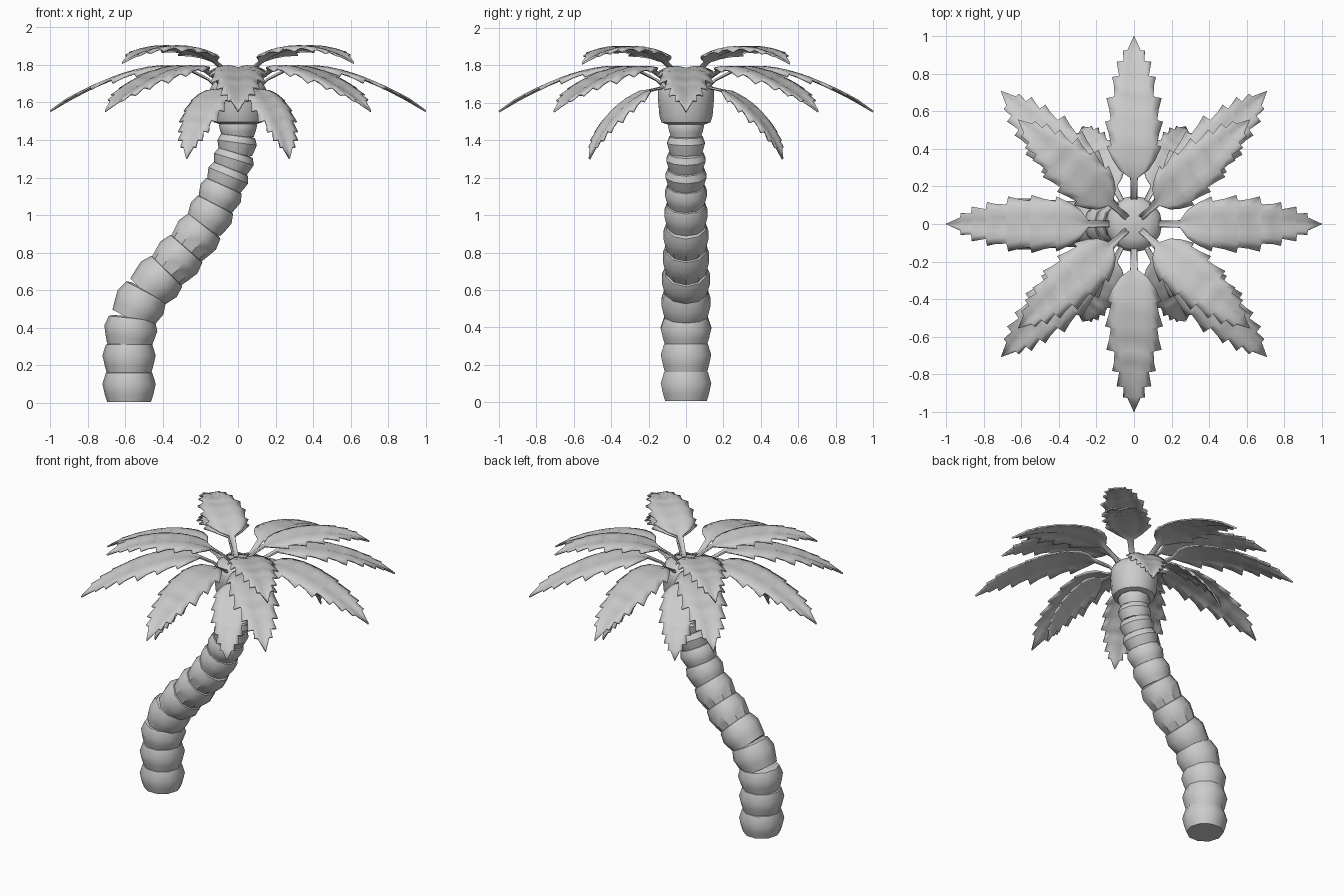
import bpy, bmesh, math
from mathutils import Vector, Matrix
from mathutils.geometry import interpolate_bezier

if "Cube" in bpy.data.objects:
    bpy.data.objects.remove(bpy.data.objects["Cube"])


def finish(name, bm, angle):
    bmesh.ops.recalc_face_normals(bm, faces=bm.faces)
    me = bpy.data.meshes.new(name)
    bm.to_mesh(me)
    bm.free()
    ob = bpy.data.objects.new(name, me)
    bpy.context.collection.objects.link(ob)
    bpy.ops.object.select_all(action='DESELECT')
    ob.select_set(True)
    bpy.context.view_layer.objects.active = ob
    bpy.ops.object.shade_smooth_by_angle(angle=math.radians(angle))
    return ob


def lathe(bm, profile, sides, matrix):
    """Closed turned piece from (radius, height) rings with capped ends."""
    rings = []
    for r, h in profile:
        rings.append([bm.verts.new(matrix @ Vector((
            r * math.cos(2 * math.pi * k / sides),
            r * math.sin(2 * math.pi * k / sides), h))) for k in range(sides)])
    for a, b in zip(rings, rings[1:]):
        for k in range(sides):
            j = (k + 1) % sides
            bm.faces.new((a[k], a[j], b[j], b[k]))
    bm.faces.new(rings[0][::-1])
    bm.faces.new(rings[-1])


# Trunk: stacked flared segments following a leaning path (x, z)
joints = [(-.58, .005), (-.58, .16), (-.58, .31), (-.565, .45), (-.49, .59),
          (-.38, .70), (-.275, .82), (-.18, .94), (-.12, 1.055), (-.075, 1.155),
          (-.038, 1.245), (-.012, 1.33), (0, 1.42), (0, 1.51)]
bm = bmesh.new()
n = len(joints) - 1
for i in range(n):
    a = Vector((joints[i][0], 0, joints[i][1]))
    b = Vector((joints[i + 1][0], 0, joints[i + 1][1]))
    d = b - a
    L = d.length
    R = .142 - .04 * max(0, i - 2) / (n - 3)
    tilt = Matrix.Rotation(math.atan2(d.x, d.z), 4, 'Y')
    low = 0 if i == 0 else -.05 * L
    lathe(bm, [(.82 * R, low), (.91 * R, .25 * L), (R, .62 * L), (.87 * R, 1.0 * L),
               (.7 * R, 1.06 * L)], 10, Matrix.Translation(a) @ tilt)
finish("trunk", bm, 35)

# Crown: rounded bulb that carries the leaves
bm = bmesh.new()
lathe(bm, [(.10, 1.485), (.13, 1.495), (.142, 1.53), (.15, 1.62), (.15, 1.67),
           (.13, 1.71), (.08, 1.73)], 16, Matrix.Identity(4))
finish("crown", bm, 50)

# Leaf outline: (fraction along the length, half width), with saw teeth
outline = [(0, .018), (.11, .016), (.21, .02), (.25, .075), (.30, .11), (.375, .145),
           (.38, .12), (.44, .132), (.51, .152), (.515, .122), (.575, .13), (.64, .145),
           (.642, .103), (.70, .105), (.755, .115), (.757, .078), (.84, .092),
           (.842, .055), (.905, .058), (.907, .036), (1, .001)]
columns = [-1, -.7, -.35, 0, .35, .7, 1]


def leaf(name, angle, path, width):
    pts = interpolate_bezier(*[Vector((r, 0, z)) for r, z in path], 80)
    dist = [0]
    for p, q in zip(pts, pts[1:]):
        dist.append(dist[-1] + (q - p).length)
    bm = bmesh.new()
    rows = []
    for u, h in outline:
        s = u * dist[-1]
        i = 0
        while i < len(pts) - 2 and dist[i + 1] < s:
            i += 1
        t = (pts[i + 1] - pts[i]).normalized()
        c = pts[i] + t * (s - dist[i])
        up = Vector((-t.z, 0, t.x))
        row = []
        for k in columns:
            w = abs(k) * h / .15
            # grooved midrib, rounded lobes, drooping edges
            row.append(bm.verts.new(c + Vector((0, k * h * width, 0))
                                    + up * (.055 * w - .075 * w * w) * width))
        rows.append(row)
    for a, b in zip(rows, rows[1:]):
        for k in range(len(columns) - 1):
            bm.faces.new((a[k], b[k], b[k + 1], a[k + 1]))
    bmesh.ops.rotate(bm, verts=bm.verts, cent=(0, 0, 0),
                     matrix=Matrix.Rotation(math.radians(angle), 3, 'Z'))
    ob = finish(name, bm, 40)
    m = ob.modifiers.new("thickness", 'SOLIDIFY')
    m.thickness = .01
    m.offset = 0


# Eight long spreading leaves
spread = [(.08, 1.64), (.25, 1.88), (.6, 1.80), (1.0, 1.553)]
for i in range(8):
    leaf(f"long_leaf_{i + 1}", 45 * i, spread, 1)

# Four raised leaves on top and four drooping leaves below
raised = [(.03, 1.70), (.22, 1.92), (.55, 1.94), (.83, 1.81)]
droop = [(.08, 1.68), (.28, 1.69), (.47, 1.55), (.585, 1.30)]
for i, (base, sign) in enumerate([(0, 1), (180, -1), (180, 1), (360, -1)]):
    leaf(f"upper_leaf_{i + 1}", base + sign * 42, raised, .95)
    leaf(f"lower_leaf_{i + 1}", base + sign * 62, droop, .8)
